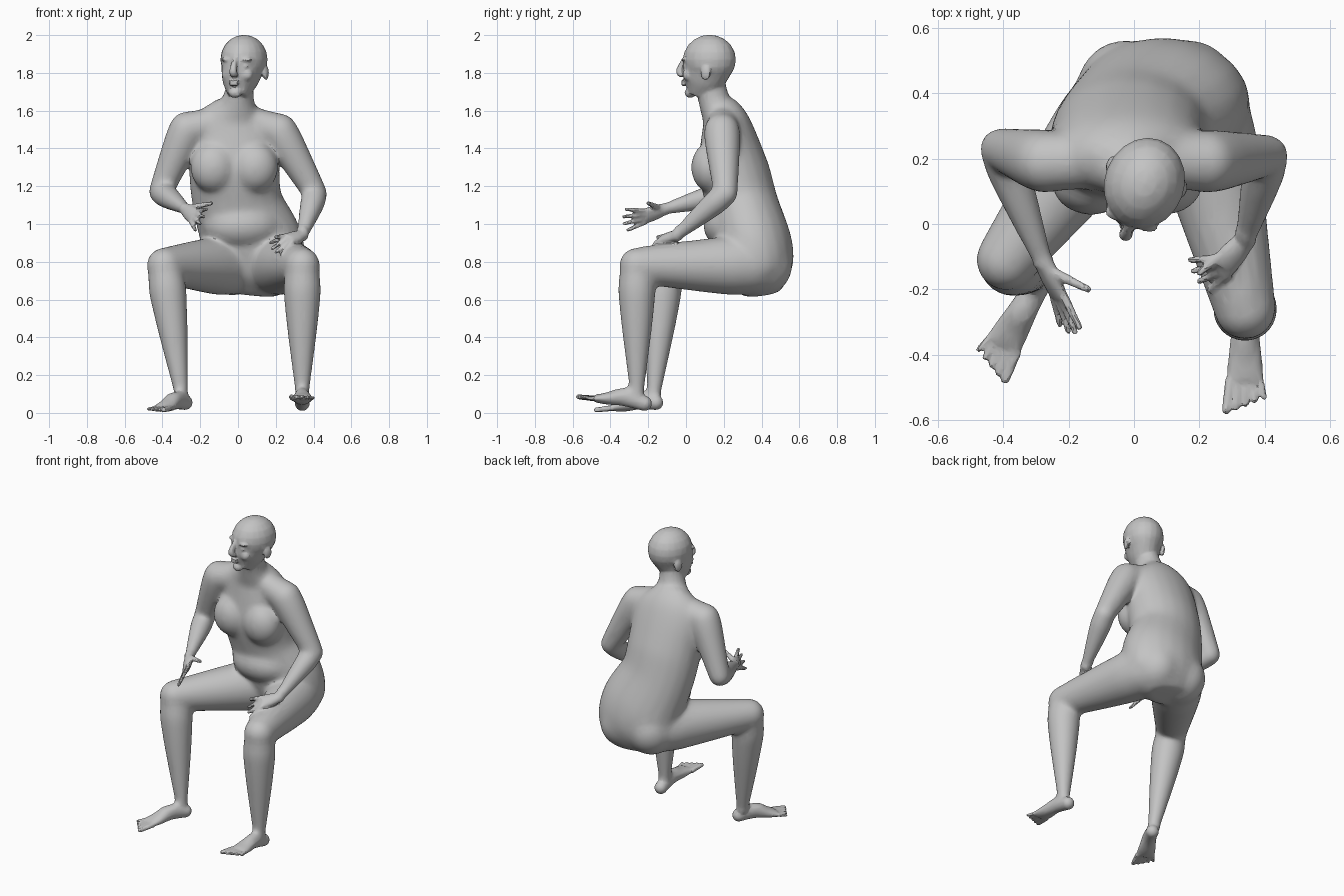
import bpy, bmesh, math
from mathutils import Vector, Matrix

cube = bpy.data.objects.get("Cube")
if cube:
    bpy.data.objects.remove(cube, do_unlink=True)

bm = bmesh.new()
UP = Vector((0, 0, 1))
SIDES = 20
STEPS = 6


def spline(before, start, end, after, t):
    """Smooth value between start and end, guided by its neighbours."""
    leave, arrive = (end - before) / 2, (after - start) / 2
    ease = t * t * (3 - 2 * t)
    return (start + (end - start) * ease
            + leave * t * (1 - t) ** 2 - arrive * t * t * (1 - t))


def loft(sections, side, place=Matrix()):
    """Closed skin over elliptical sections: centre, half width, half depth."""
    flat = [(*centre, width, depth) for centre, width, depth in sections]
    padded = [flat[0], *flat, flat[-1]]
    rows = []
    for four in zip(padded, padded[1:], padded[2:], padded[3:]):
        for step in range(STEPS):
            rows.append([spline(*column, step / STEPS) for column in zip(*four)])
    rows.append(flat[-1])
    centres = [Vector(row[:3]) for row in rows]
    rings = []
    for i, (x, y, z, width, depth) in enumerate(rows):
        along = centres[min(i + 1, len(rows) - 1)] - centres[max(i - 1, 0)]
        along.normalize()
        across = Vector(side)
        across = (across - along * across.dot(along)).normalized()
        out = along.cross(across)
        ring = []
        for k in range(SIDES):
            angle = math.tau * k / SIDES
            offset = across * width * math.cos(angle) + out * depth * math.sin(angle)
            ring.append(bm.verts.new(place @ (centres[i] + offset)))
        rings.append(ring)
    for lower, upper in zip(rings, rings[1:]):
        for k in range(SIDES):
            j = (k + 1) % SIDES
            bm.faces.new((lower[k], lower[j], upper[j], upper[k]))
    bm.faces.new(rings[0][::-1])
    bm.faces.new(rings[-1])


def ball(centre, radii, place=Matrix()):
    matrix = place @ Matrix.Translation(centre) @ Matrix.Diagonal((*radii, 1))
    bmesh.ops.create_uvsphere(bm, u_segments=SIDES, v_segments=SIDES // 2,
                              radius=1, matrix=matrix)


def limb(start, end, thick, thin, bulge=0, side=(1, 0, 0)):
    """Tapered round limb with rounded ends and a swelling near its start."""
    start, end = Vector(start), Vector(end)
    sections = []
    for step in range(STEPS + 1):
        t = step / STEPS
        radius = thick + (thin - thick) * t + bulge * math.sin(math.pi * math.sqrt(t))
        sections.append((start.lerp(end, t), radius, radius))
    loft(sections, side)
    ball(start, [thick] * 3)
    ball(end, [thin] * 3)


def foot(heel, sole, outward_sign):
    """Arched foot from heel to the ball of the sole, with five spread toes."""
    heel, sole = Vector(heel), Vector(sole)
    forward = (sole - heel).normalized()
    outward = forward.cross(UP).normalized() * -outward_sign
    instep = heel.lerp(sole, .4) + UP * .025
    loft([(heel, .038, .04), (instep, .042, .05),
          (heel.lerp(sole, .75) + UP * .008, .052, .034), (sole, .058, .02)], outward)
    ball(heel, [.04] * 3)
    for toe in range(5):
        spread = outward * (toe - 2)
        limb(sole + spread * .023, sole + spread * .029 + forward * (.09 - toe * .01),
             .016 - toe * .001, .014 - toe * .001, side=outward)


def hand(wrist, knuckles, across, reach, thumb):
    """Flat palm with four fingers fanned along the across direction."""
    wrist, knuckles, reach = Vector(wrist), Vector(knuckles), Vector(reach)
    across = Vector(across).normalized()
    loft([(wrist, .032, .028), (wrist.lerp(knuckles, .5), .043, .026),
          (knuckles, .045, .019)], across)
    for finger in range(4):
        offset = across * (3 / 2 - finger)
        length = 1 if finger in (1, 2) else .85
        limb(knuckles + offset * .023, knuckles + offset * .042 + reach * length,
             .014, .01, side=across)
    limb(wrist.lerp(knuckles, .3) + across * .02, thumb, .018, .011, side=across)


def leg(hip, knee, ankle):
    limb(hip, knee, .155, .096, bulge=.012)
    limb(knee, ankle, .086, .038, bulge=.023)


def arm(shoulder, elbow, wrist):
    limb((0, .2, 1.56), shoulder, .08, .094, side=UP)
    limb(shoulder, elbow, .097, .065, bulge=.004, side=(0, 1, 0))
    limb(elbow, wrist, .063, .033, bulge=.01, side=UP)


# Torso and neck, from the seat upward
loft([((.07, .4, .63), .14, .1), ((.08, .385, .74), .25, .18),
      ((.08, .36, .88), .27, .205), ((0, .3, 1.1), .24, .19),
      ((-.02, .25, 1.3), .24, .185), ((-.02, .21, 1.53), .22, .13),
      ((0, .15, 1.65), .09, .085), ((.02, .12, 1.8), .07, .08)], (1, 0, 0))
ball((.02, .24, .99), (.21, .15, .13))
for x in (-.13, .09):
    ball((x, .13, 1.3), (.125, .105, .135))
for x in (-.03, .17):
    ball((x, .4, .78), (.15, .165, .16))

# Right side: foot set back, hand held forward in the air
right_palm = (-.23, -.22, 1.04)
leg(hip=(-.04, .36, .78), knee=(-.39, -.11, .78), ankle=(-.3, -.17, .1))
foot(heel=(-.28, -.16, .055), sole=(-.4, -.37, .026), outward_sign=-1)
arm(shoulder=(-.27, .19, 1.5), elbow=(-.41, .23, 1.17), wrist=(-.28, -.11, 1.08))
hand(wrist=(-.28, -.11, 1.08), knuckles=right_palm, across=(.5, -.1, .9),
     reach=(.04, -.11, -.02), thumb=(-.14, -.2, 1.11))

# Left side: foot set forward, hand resting on the thigh
left_palm = (.27, -.13, .92)
leg(hip=(.2, .34, .78), knee=(.34, -.26, .78), ankle=(.34, -.26, .1))
foot(heel=(.34, -.22, .05), sole=(.34, -.48, .076), outward_sign=1)
arm(shoulder=(.22, .19, 1.49), elbow=(.41, .21, 1.16), wrist=(.34, -.05, .94))
hand(wrist=(.34, -.05, .94), knuckles=left_palm, across=(-.4, .6, .4),
     reach=(-.08, -.03, -.06), thumb=(.2, -.15, .93))

# Head, turned a little toward its right: skull, jaw, nose, chin and lips
turn = Matrix.Translation((.03, .12, 0)) @ Matrix.Rotation(math.radians(-20), 4, "Z")
ball((0, .005, 1.87), (.123, .142, .132), turn)
loft([((-.01, -.07, 1.68), .05, .05), ((-.01, -.04, 1.75), .09, .108),
      ((0, 0, 1.86), .118, .142)], (1, 0, 0), turn)
loft([((0, -.133, 1.88), .012, .012), ((0, -.165, 1.81), .02, .018),
      ((0, -.145, 1.785), .022, .014)], (1, 0, 0), turn)
ball((-.01, -.107, 1.695), (.036, .03, .028), turn)
for z in (1.738, 1.757):
    ball((-.005, -.141, z), (.028, .013, .009), turn)

# Brows, eyes, cheeks and ears, mirrored
for sign in (-1, 1):
    ball((sign * .045, -.114, 1.87), (.042, .02, .012), turn)
    ball((sign * .045, -.113, 1.835), (.022, .014, .01), turn)
    ball((sign * .05, -.096, 1.79), (.036, .03, .034), turn)
    ball((sign * .116, .025, 1.8), (.014, .028, .04), turn)

# Fuse all parts into one skin
mesh = bpy.data.meshes.new("body")
bmesh.ops.recalc_face_normals(bm, faces=bm.faces)
bm.to_mesh(mesh)
bm.free()
body = bpy.data.objects.new("body", mesh)
bpy.context.collection.objects.link(body)
bpy.context.view_layer.objects.active = body
body.select_set(True)
fuse = body.modifiers.new("fuse", "REMESH")
fuse.mode = "VOXEL"
fuse.voxel_size = .007
bpy.ops.object.modifier_apply(modifier="fuse")

# Blend the trunk and limbs softly, sparing the head, hands and feet
flesh = body.vertex_groups.new(name="flesh")
palms = [Vector(right_palm), Vector(left_palm)]
flesh.add([v.index for v in body.data.vertices if .1 < v.co.z < 1.65
           and all((v.co - palm).length > .13 for palm in palms)], 1, "REPLACE")
blend = body.modifiers.new("blend", "SMOOTH")
blend.iterations = 90
blend.vertex_group = flesh.name
soften = body.modifiers.new("soften", "SMOOTH")
soften.iterations = 4
facets = body.modifiers.new("facets", "DECIMATE")
facets.ratio = .12
for modifier in ("blend", "soften", "facets"):
    bpy.ops.object.modifier_apply(modifier=modifier)
bpy.ops.object.shade_smooth_by_angle(angle=math.radians(20))

skin = bpy.data.materials.new("plain grey")
skin.use_nodes = True
grey = (.55, .55, .55, 1)
skin.diffuse_color = grey
skin.node_tree.nodes["Principled BSDF"].inputs["Base Color"].default_value = grey
body.data.materials.clear()
body.data.materials.append(skin)
